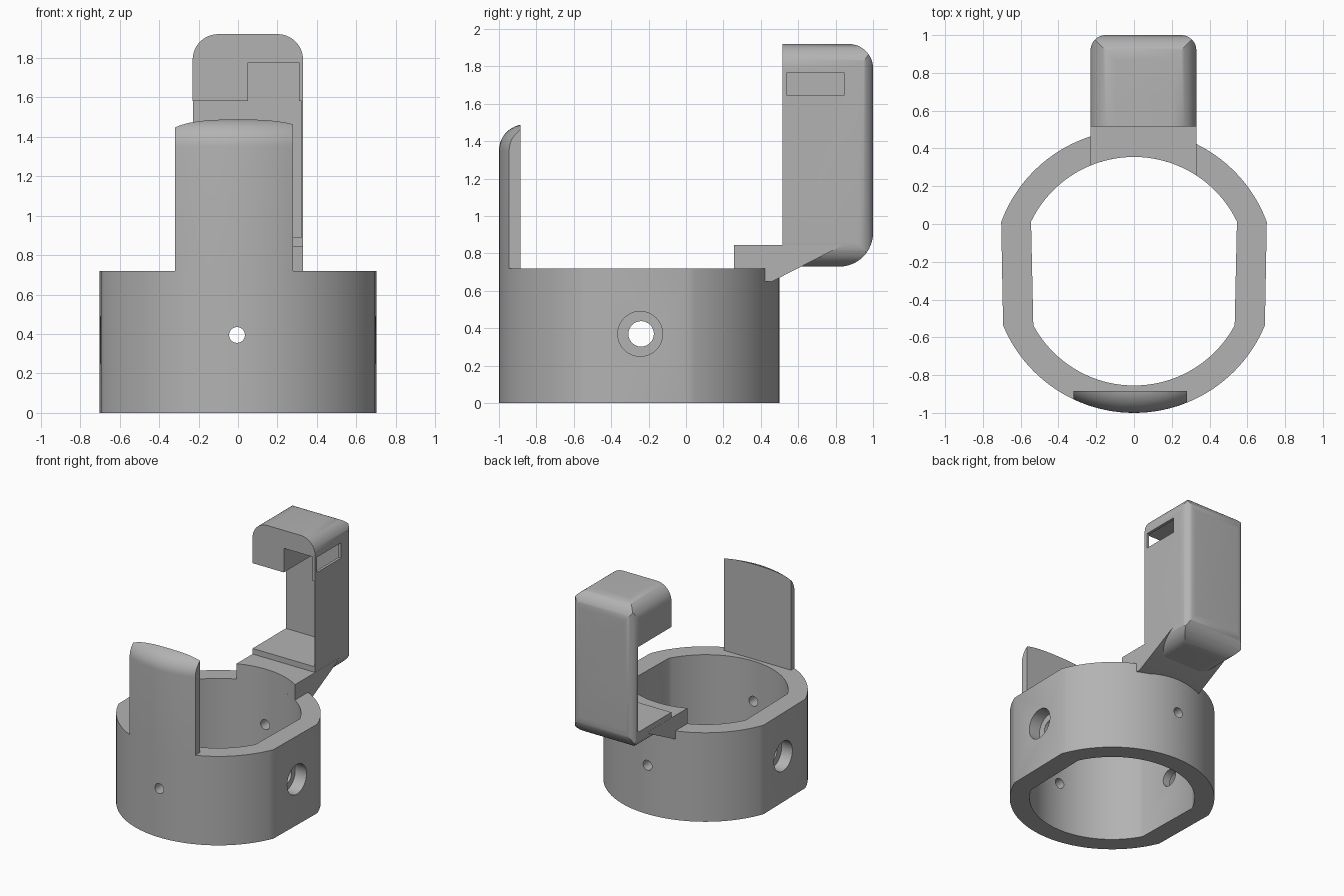
import bpy
import bmesh
from math import sin, cos, radians, acos, pi

if "Cube" in bpy.data.objects:
    bpy.data.objects.remove(bpy.data.objects["Cube"])

grey = bpy.data.materials.new("plain grey")
grey.use_nodes = True
grey.diffuse_color = (0.45, 0.45, 0.45, 1)
grey.node_tree.nodes["Principled BSDF"].inputs["Base Color"].default_value = grey.diffuse_color

RING_Y = -0.25
RING_TOP = 0.72
OUTER, INNER = 0.75, 0.605


def prism(name, points, axis, lo, hi):
    """Extrude a closed 2D outline along an axis."""
    place = {
        "x": lambda p, t: (t, p[0], p[1]),
        "y": lambda p, t: (p[0], t, p[1]),
        "z": lambda p, t: (p[0], p[1], t),
    }[axis]
    bm = bmesh.new()
    face = bm.faces.new([bm.verts.new(place(p, lo)) for p in points])
    new = bmesh.ops.extrude_face_region(bm, geom=[face])["geom"]
    shift = place((0, 0), hi - lo)
    bmesh.ops.translate(bm, vec=shift, verts=[v for v in new if isinstance(v, bmesh.types.BMVert)])
    bmesh.ops.recalc_face_normals(bm, faces=bm.faces)
    return to_object(name, bm)


def to_object(name, bm):
    mesh = bpy.data.meshes.new(name)
    bm.to_mesh(mesh)
    bm.free()
    mesh.materials.append(grey)
    obj = bpy.data.objects.new(name, mesh)
    bpy.context.collection.objects.link(obj)
    return obj


def box(name, x, y, z):
    rect = [(x[0], y[0]), (x[1], y[0]), (x[1], y[1]), (x[0], y[1])]
    return prism(name, rect, "z", *z)


def arc(cx, cy, r, a0, a1, n):
    return [(cx + r * cos(a0 + (a1 - a0) * i / n), cy + r * sin(a0 + (a1 - a0) * i / n))
            for i in range(n + 1)]


def circle(cx, cy, r, n=48):
    return arc(cx, cy, r, 0, 2 * pi, n)[:-1]


def rounded(x0, x1, y0, y1, radii):
    """Rectangle with corner radii given as lower-left, lower-right, upper-right, upper-left."""
    points = []
    corners = [(x0, y0, 1, 1), (x1, y0, -1, 1), (x1, y1, -1, -1), (x0, y1, 1, -1)]
    for i, ((x, y, sx, sy), r) in enumerate(zip(corners, radii)):
        start = pi + i * pi / 2
        if r:
            points += arc(x + sx * r, y + sy * r, r, start, start + pi / 2, 12)
        else:
            points.append((x, y))
    return points


def combine(obj, tool, operation="DIFFERENCE"):
    """Apply a boolean and throw the tool away."""
    mod = obj.modifiers.new("cut", "BOOLEAN")
    mod.operation, mod.solver, mod.object = operation, "EXACT", tool
    bpy.context.view_layer.objects.active = obj
    bpy.ops.object.modifier_apply(modifier=mod.name)
    bpy.data.objects.remove(tool)


def flat_sided(r, back_x, front_x):
    """Circle with its two sides cut off by slightly tapering flats."""
    a, b = acos(back_x / r), acos(front_x / r)
    return arc(0, RING_Y, r, a, pi - a, 48) + arc(0, RING_Y, r, pi + b, 2 * pi - b, 48)


# Ring with flat sides
ring = prism("ring", flat_sided(OUTER, 0.703, 0.693), "z", 0, RING_TOP)
combine(ring, prism("bore", flat_sided(INNER, 0.545, 0.533), "z", -0.1, 1))

# Screw holes: front to back, and counterbored side to side
combine(ring, prism("cross_hole", circle(-0.005, 0.395, 0.04), "y", -1.2, 0.8))
combine(ring, prism("side_hole", circle(-0.24, 0.37, 0.068), "x", -1, 1))
for side in (-1, 1):
    combine(ring, prism("counterbore", circle(-0.245, 0.37, 0.12), "x", *sorted((side * 0.6, side))))

# Front post: slice of a round-topped cylinder
bm = bmesh.new()
bmesh.ops.create_cone(bm, cap_ends=True, segments=128, radius1=OUTER, radius2=OUTER, depth=1)
bmesh.ops.translate(bm, vec=(0, RING_Y, 0.99), verts=bm.verts)
rim = [e for e in bm.edges if all(v.co.z > 1.4 for v in e.verts)]
bmesh.ops.bevel(bm, geom=rim, offset=0.14, segments=12, profile=0.5, affect="EDGES")
post = to_object("front_post", bm)
combine(post, box("slice", (-0.32, 0.28), (-1.2, -0.885), (RING_TOP, 2)), "INTERSECT")

# Rear arm: block rounded in all three directions
X0, X1, Y0, Y1, Z0, Z1 = -0.23, 0.33, 0.515, 1.0, 0.73, 1.92
arm = prism("rear_arm", rounded(X0, X1, Z0, Z1, (0.13,) * 4), "y", Y0, Y1)
combine(arm, prism("side_shape", rounded(Y0, Y1, Z0, Z1, (0, 0.18, 0.13, 0)), "x", -1, 1), "INTERSECT")
combine(arm, prism("top_shape", rounded(X0, X1, Y0, Y1, (0, 0, 0.08, 0.08)), "z", 0, 3), "INTERSECT")

# Hollow of the arm, pocket in its head and side slot
combine(arm, box("hollow", (-0.5, 0.322), (0.4, 0.94), (0.89, 1.58)))
combine(arm, box("pocket", (0.05, 0.308), (0.4, 0.94), (1.5, 1.775)))
combine(arm, box("slot", (0.2, 0.5), (0.54, 0.845), (1.645, 1.768)))

# Bracket joining the arm to the ring
bracket = prism("arm_bracket", [(0.2, 0.65), (0.46, 0.65), (0.84, 0.845), (0.2, 0.845)], "x", X0, X1)
combine(bracket, prism("bore", circle(0, RING_Y, INNER, 128), "z", 0, 2))

for obj in (ring, post, arm, bracket):
    bpy.ops.object.select_all(action="DESELECT")
    obj.select_set(True)
    bpy.context.view_layer.objects.active = obj
    bpy.ops.object.shade_smooth_by_angle(angle=radians(30))
